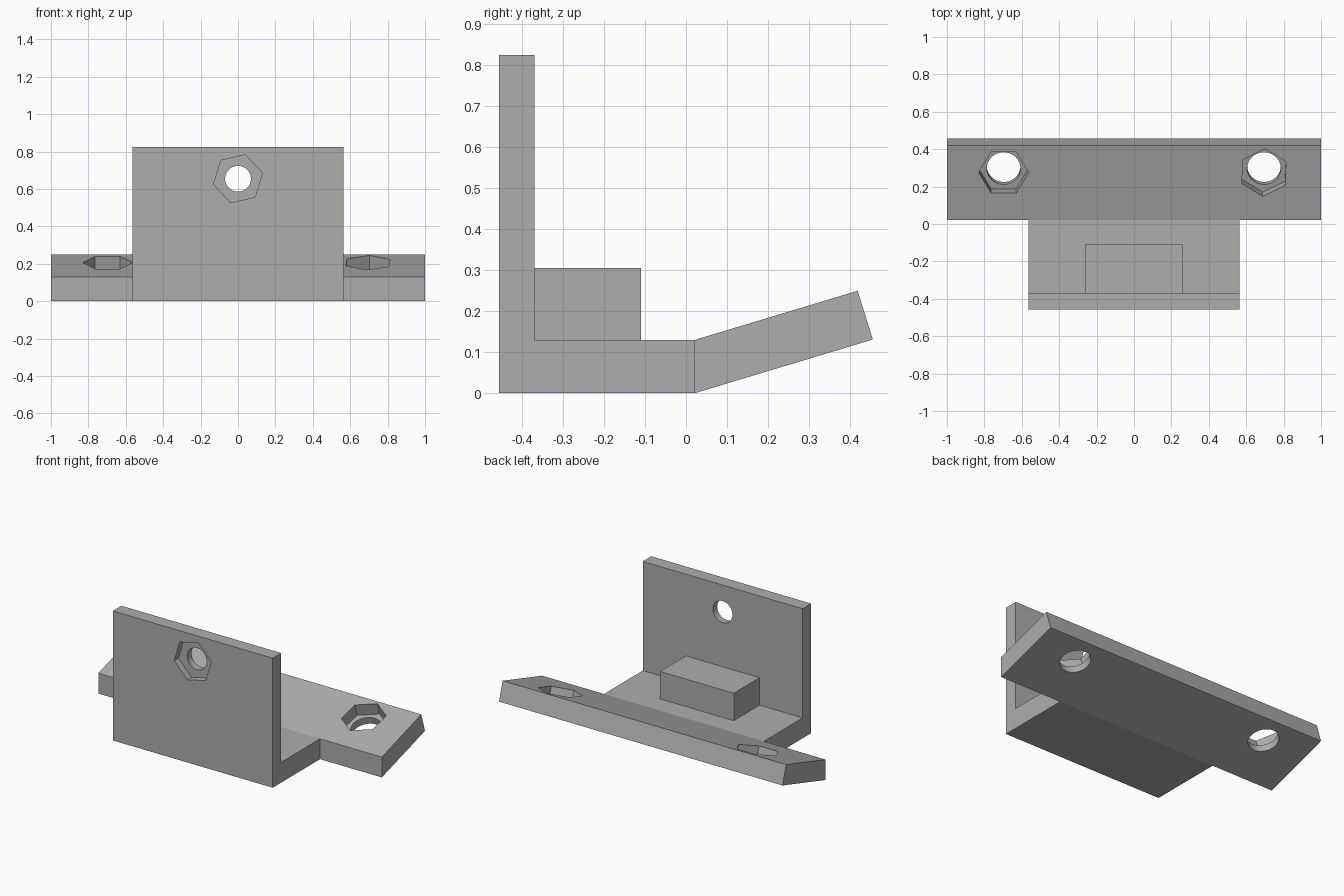
import bpy, bmesh
from math import radians, atan2
from mathutils import Matrix, Vector

default = bpy.data.objects.get("Cube")
if default:
    bpy.data.objects.remove(default)

grey = bpy.data.materials.new("plain grey")
grey.use_nodes = True
COLOUR = (0.42, 0.42, 0.42, 1)
grey.diffuse_color = COLOUR
grey.node_tree.nodes["Principled BSDF"].inputs["Base Color"].default_value = COLOUR


def to_object(bm, name):
    bmesh.ops.recalc_face_normals(bm, faces=bm.faces)
    mesh = bpy.data.meshes.new(name)
    bm.to_mesh(mesh)
    bm.free()
    mesh.materials.append(grey)
    obj = bpy.data.objects.new(name, mesh)
    bpy.context.collection.objects.link(obj)
    return obj


def extrude_profile(name, points, half_width):
    """Sweep a side profile of (y, z) points along x."""
    bm = bmesh.new()
    face = bm.faces.new([bm.verts.new((-half_width, y, z)) for y, z in points])
    swept = bmesh.ops.extrude_face_region(bm, geom=[face])["geom"]
    bmesh.ops.translate(bm, vec=(2 * half_width, 0, 0),
                        verts=[v for v in swept if isinstance(v, bmesh.types.BMVert)])
    return to_object(bm, name)


def drill(name, centre, tilt, radius, sides, depth, turn=0):
    """Prism cutter reaching the given depth below a surface point."""
    above = 0.05
    bm = bmesh.new()
    bmesh.ops.create_cone(bm, cap_ends=True, segments=sides, radius1=radius,
                          radius2=radius, depth=depth + above)
    place = (Matrix.Translation(centre) @ Matrix.Rotation(tilt, 4, "X")
             @ Matrix.Translation((0, 0, (above - depth) / 2))
             @ Matrix.Rotation(turn, 4, "Z"))
    bmesh.ops.transform(bm, matrix=place, verts=bm.verts)
    return to_object(bm, name)


def combine(target, other, operation):
    mod = target.modifiers.new(other.name, "BOOLEAN")
    mod.operation, mod.solver, mod.object = operation, "EXACT", other
    bpy.context.view_layer.objects.active = target
    bpy.ops.object.modifier_apply(modifier=mod.name)
    bpy.data.objects.remove(other)


# Upright plate and floor, tilted rear flange, stop block
FRONT, WALL, BEND, FLOOR = -0.456, -0.37, 0.021, 0.13
bracket = extrude_profile("bracket", [
    (FRONT, 0), (BEND, 0), (BEND, FLOOR), (WALL, FLOOR), (WALL, 0.826), (FRONT, 0.826)], 0.564)
flange = extrude_profile("flange", [
    (BEND, 0), (0.456, 0.131), (0.419, 0.25), (BEND, FLOOR)], 1.0)
block = extrude_profile("stop_block", [
    (WALL, FLOOR), (-0.11, FLOOR), (-0.11, 0.305), (WALL, 0.305)], 0.26)
for part in (flange, block):
    combine(bracket, part, "UNION")

# Nut recesses and bolt holes: centre, tilt, hex radius, recess depth, hex turn, hole radius
slope = atan2(0.12, 0.398)
seat_z = FLOOR + (0.275 - BEND) * 0.12 / 0.398
# (a cone's first corner lies on +y before turning)
fixings = [
    (Vector((0, FRONT, 0.655)), radians(90), 0.134, 0.043, radians(-17), 0.069),
    (Vector((-0.697, 0.275, seat_z)), slope, 0.133, 0.078, radians(90), 0.09),
    (Vector((0.695, 0.275, seat_z)), slope, 0.133, 0.078, radians(-3), 0.09),
]
for centre, tilt, hex_radius, recess, turn, hole_radius in fixings:
    combine(bracket, drill("nut_recess", centre, tilt, hex_radius, 6, recess, turn), "DIFFERENCE")
    combine(bracket, drill("bolt_hole", centre, tilt, hole_radius, 40, 0.2), "DIFFERENCE")

# Rounded hole walls, crisp edges elsewhere
bpy.ops.object.select_all(action="DESELECT")
bracket.select_set(True)
bpy.context.view_layer.objects.active = bracket
bpy.ops.object.shade_smooth_by_angle(angle=radians(14))
